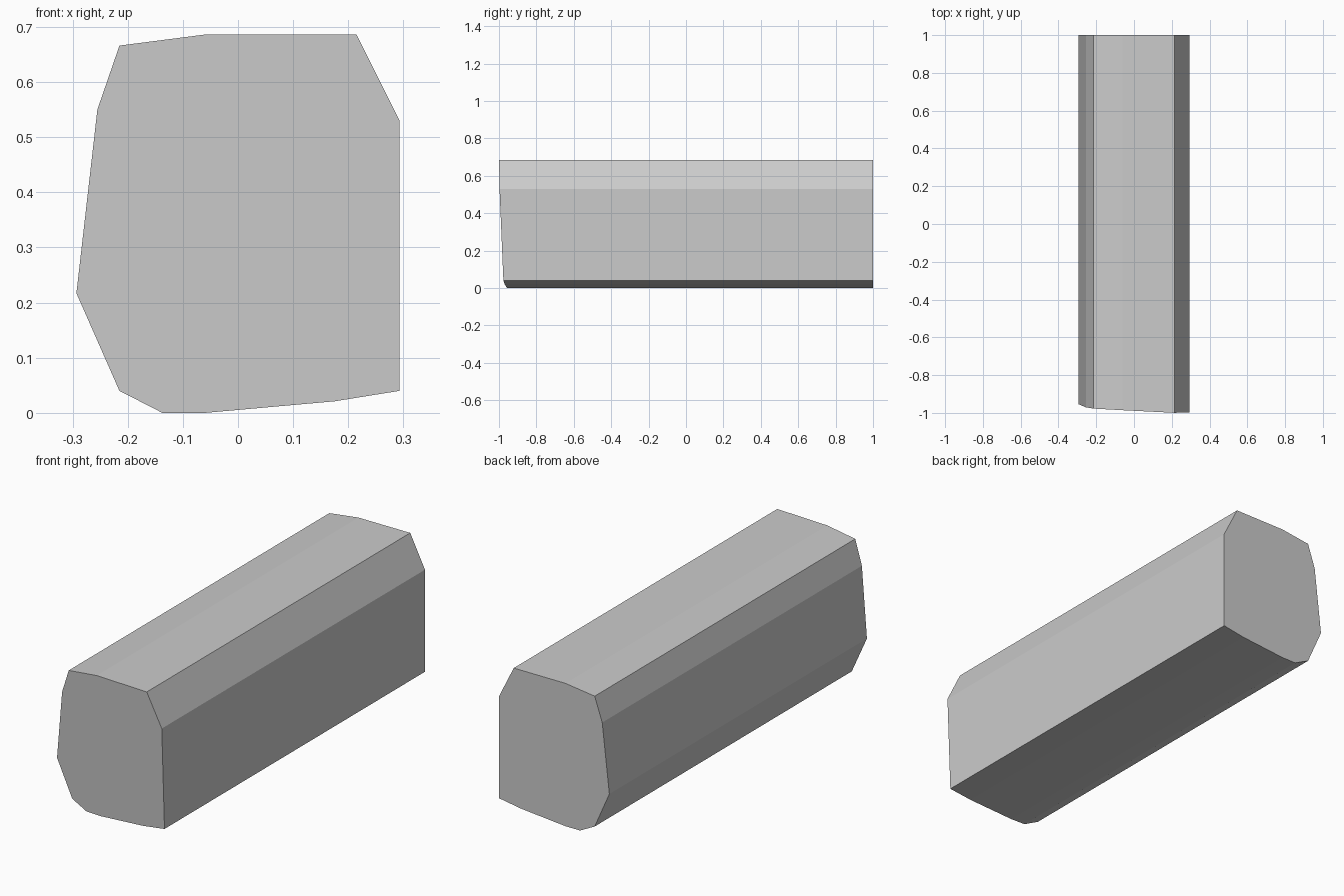
import bpy, bmesh

if "Cube" in bpy.data.objects:
    bpy.data.objects.remove(bpy.data.objects["Cube"])

# Cross-section (x, z), counter-clockwise seen from the front
PROFILE = [(-0.137, 0.0), (-0.06, 0.0), (0.175, 0.021), (0.293, 0.04),
           (0.293, 0.53), (0.215, 0.686), (-0.06, 0.686), (-0.215, 0.666),
           (-0.255, 0.55), (-0.293, 0.217), (-0.215, 0.04)]


def front_y(x, z):
    """Slightly slanted cut at the front end."""
    return -0.96 - 0.05 * x - 0.042 * z


# Beam: profile swept from the slanted front cut to the square back end
bm = bmesh.new()
front = [bm.verts.new((x, front_y(x, z), z)) for x, z in PROFILE]
back = [bm.verts.new((x, 1.0, z)) for x, z in PROFILE]
bm.faces.new(front)
bm.faces.new(back[::-1])
for i in range(len(PROFILE)):
    j = (i + 1) % len(PROFILE)
    bm.faces.new((front[i], back[i], back[j], front[j]))
bmesh.ops.recalc_face_normals(bm, faces=bm.faces)

mesh = bpy.data.meshes.new("beam")
bm.to_mesh(mesh)
bm.free()
bpy.context.collection.objects.link(bpy.data.objects.new("beam", mesh))
